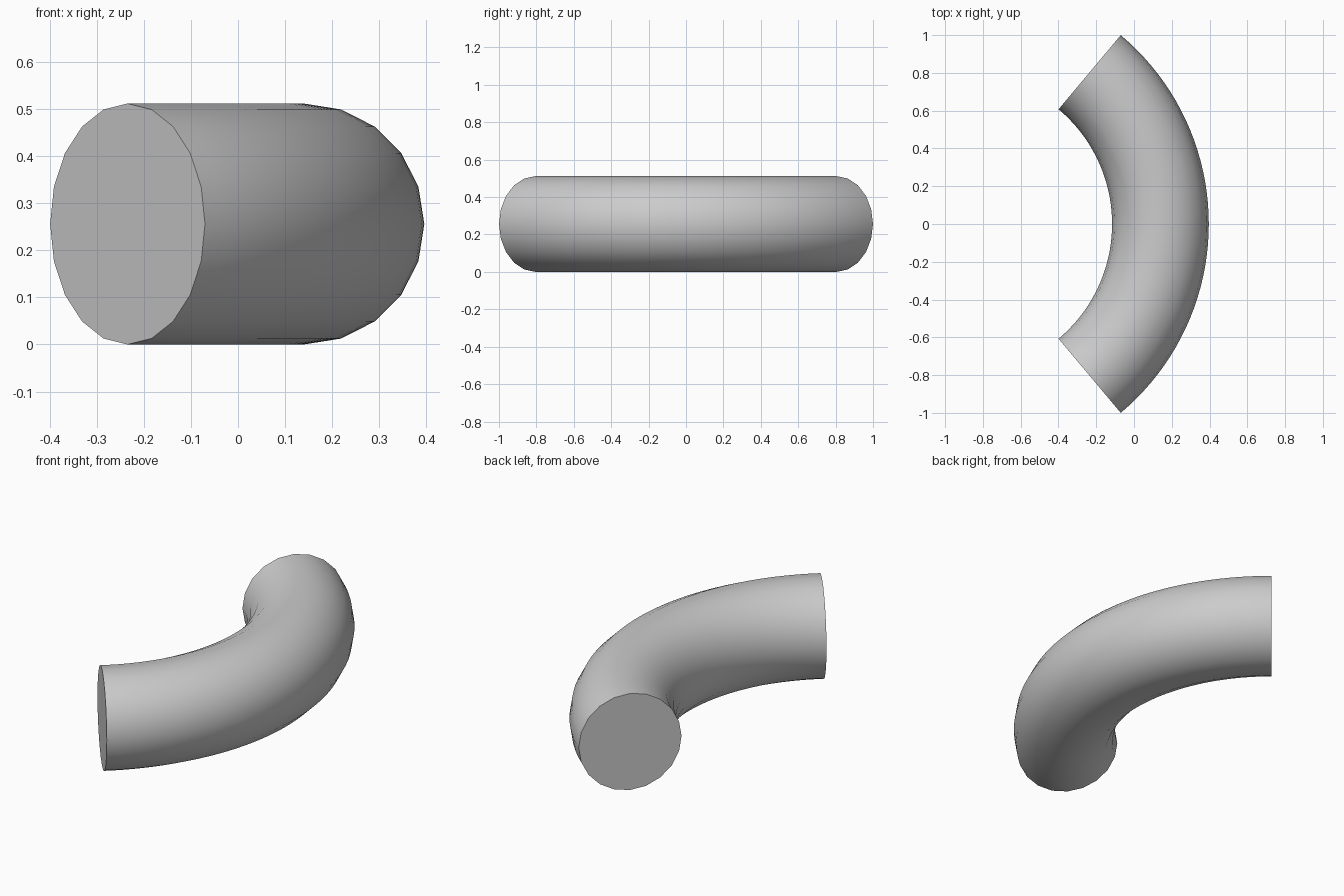
import bpy, bmesh
from math import cos, sin, pi, radians

if "Cube" in bpy.data.objects:
    bpy.data.objects.remove(bpy.data.objects["Cube"])

TUBE_R = 0.256           # radius of the round section
BEND_R = 1.049           # radius of the bend's centre line
CENTRE_X = -0.909        # x of the bend's centre
HALF_ANGLE = radians(50)
SIDES, STEPS = 20, 40

bm = bmesh.new()


def ring(angle):
    """One round section of the pipe at a given angle around the bend."""
    verts = []
    for i in range(SIDES):
        t = 2 * pi * i / SIDES
        r = BEND_R + TUBE_R * cos(t)
        verts.append(bm.verts.new((CENTRE_X + r * cos(angle), r * sin(angle),
                                   TUBE_R + TUBE_R * sin(t))))
    return verts


# Curved tube wall
rings = [ring(-HALF_ANGLE + 2 * HALF_ANGLE * k / STEPS) for k in range(STEPS + 1)]
for a, b in zip(rings, rings[1:]):
    for i in range(SIDES):
        j = (i + 1) % SIDES
        bm.faces.new((a[i], a[j], b[j], b[i]))

# Flat end caps
bm.faces.new(rings[0])
bm.faces.new(rings[-1])
bmesh.ops.recalc_face_normals(bm, faces=bm.faces[:])

mesh = bpy.data.meshes.new("pipe_bend")
bm.to_mesh(mesh)
bm.free()
pipe = bpy.data.objects.new("pipe_bend", mesh)
bpy.context.collection.objects.link(pipe)

# Smooth wall, sharp cap rims
bpy.context.view_layer.objects.active = pipe
pipe.select_set(True)
bpy.ops.object.shade_smooth_by_angle(angle=radians(30))
